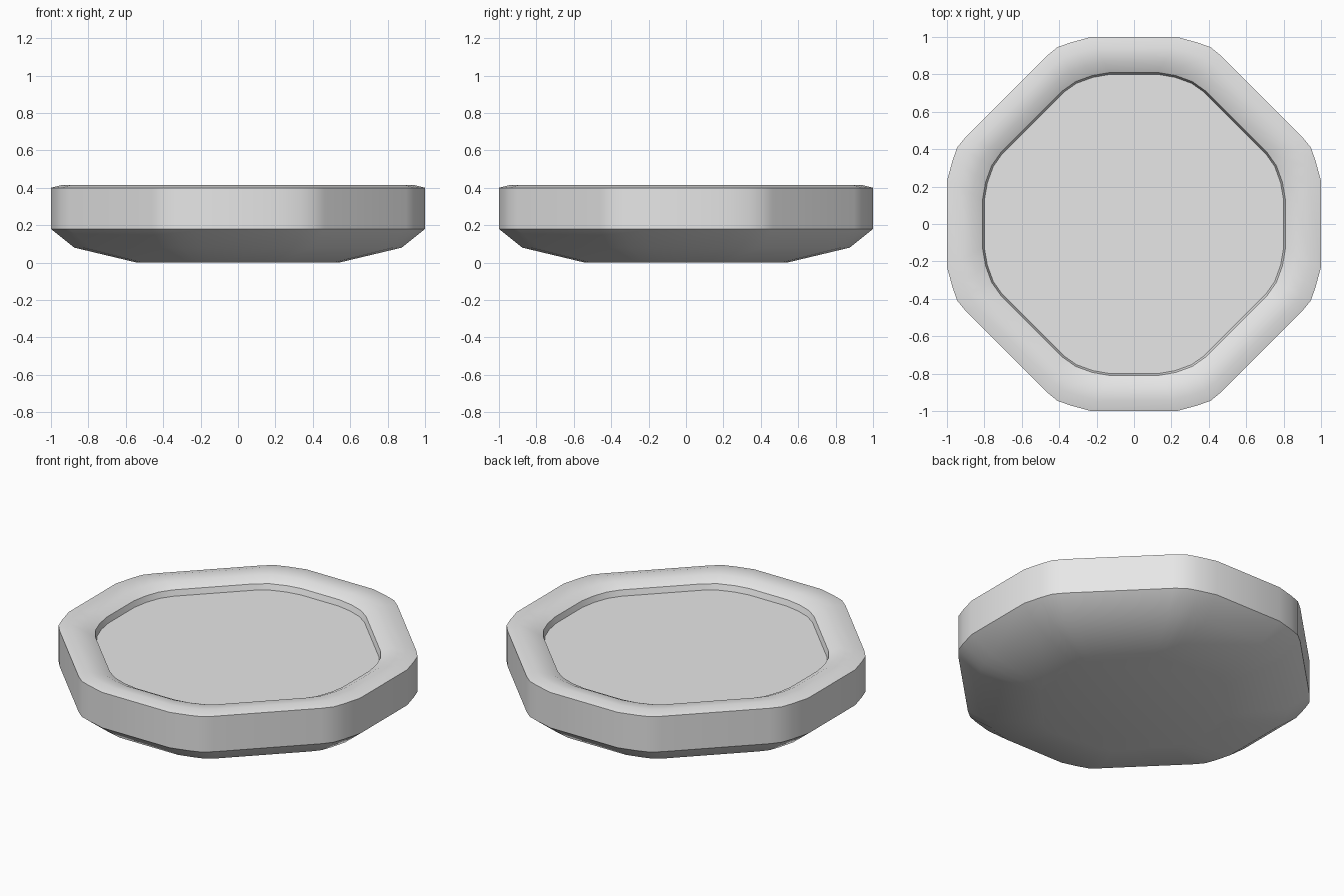
import bpy
import bmesh
import math

cube = bpy.data.objects.get("Cube")
if cube:
    bpy.data.objects.remove(cube, do_unlink=True)

# One eighth of the rounded octagon, at unit radius, for the outside and the recess
OUTER = [(0.23, 1.0), (0.34, 0.97), (0.41, 0.945), (0.465, 0.90)]
INNER = [(0.16, 1.0), (0.275, 0.98), (0.385, 0.94), (0.47, 0.88)]

# Radius, height and outline blend (0 outside, 1 recess), from the base up and in
PROFILE = [(0.54, 0.0, 0), (0.875, 0.08, 0), (1.0, 0.18, 0), (1.0, 0.40, 0),
           (0.94, 0.415, 0.2), (0.865, 0.408, 0.6), (0.81, 0.38, 1), (0.80, 0.345, 1)]


def outline(radius, blend):
    """Rounded octagon, counterclockwise, with fourfold symmetry."""
    eighth = [(radius * (a[0] + (b[0] - a[0]) * blend),
               radius * (a[1] + (b[1] - a[1]) * blend)) for a, b in zip(OUTER, INNER)]
    quarter = [(y, x) for x, y in eighth] + eighth[::-1]
    points = []
    for turn in range(4):
        for x, y in quarter:
            for _ in range(turn):
                x, y = -y, x
            points.append((x, y))
    return points


# Dish body: stacked outlines, closed by the base and the recessed floor
bm = bmesh.new()
rings = [[bm.verts.new((x, y, z)) for x, y in outline(r, blend)]
         for r, z, blend in PROFILE]
for low, high in zip(rings, rings[1:]):
    for i in range(len(low)):
        j = (i + 1) % len(low)
        bm.faces.new((low[i], low[j], high[j], high[i]))
bm.faces.new(rings[0][::-1])
bm.faces.new(rings[-1])
mesh = bpy.data.meshes.new("octagonal_dish")
bm.to_mesh(mesh)
bm.free()

# Plain grey finish
grey = bpy.data.materials.new("light_grey")
grey.use_nodes = True
colour = (0.8, 0.8, 0.8, 1)
grey.diffuse_color = colour
next(n for n in grey.node_tree.nodes
     if n.type == "BSDF_PRINCIPLED").inputs["Base Color"].default_value = colour
mesh.materials.append(grey)

dish = bpy.data.objects.new("octagonal_dish", mesh)
bpy.context.collection.objects.link(dish)
bpy.ops.object.select_all(action="DESELECT")
dish.select_set(True)
bpy.context.view_layer.objects.active = dish
bpy.ops.object.shade_smooth_by_angle(angle=math.radians(40))
